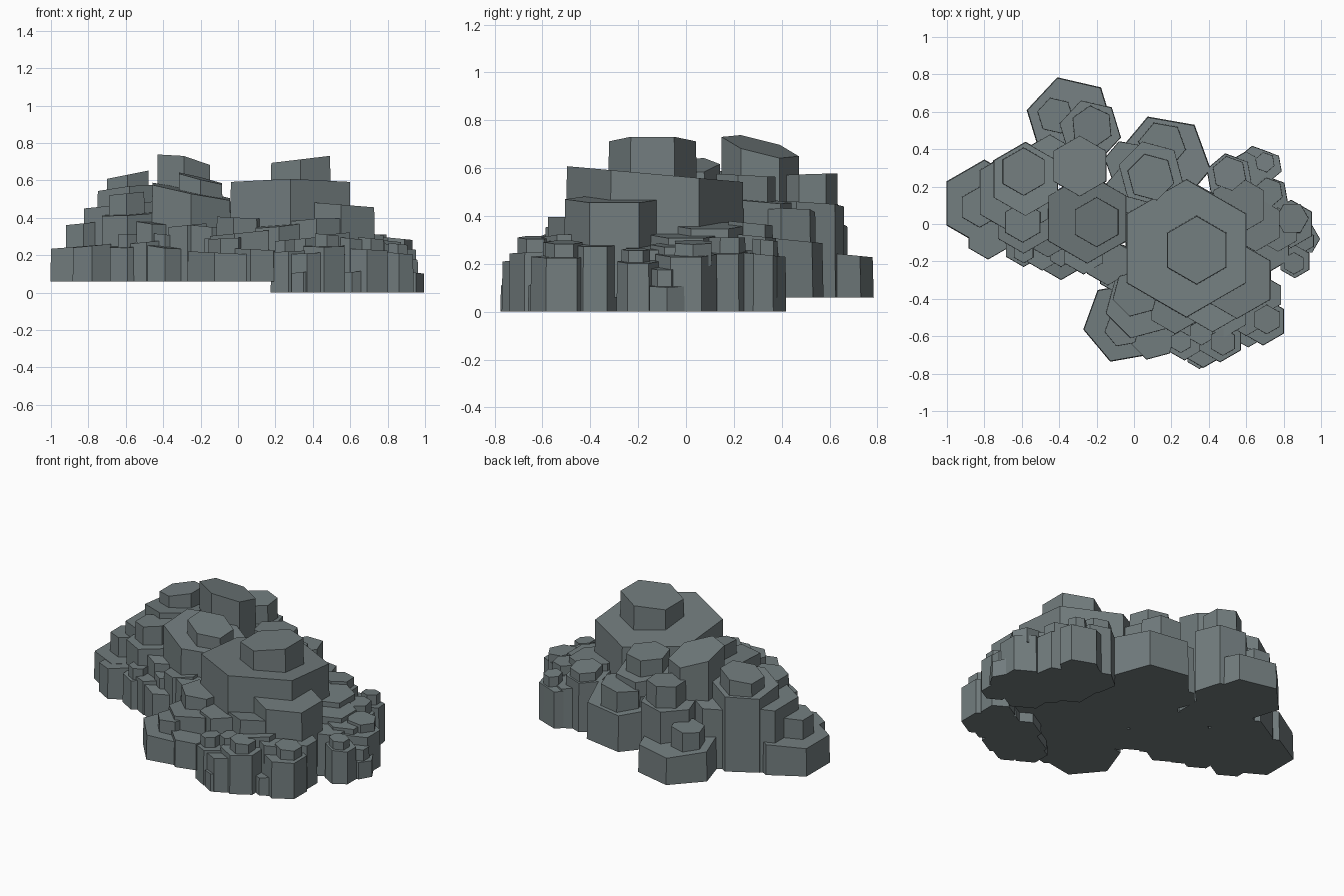
import bpy, bmesh, math

stone = bpy.data.materials.new("slate_grey")
stone.diffuse_color = (0.17, 0.205, 0.21, 1)


def prism(bm, x, y, r, z0, z1, tx=0, ty=0, rot=30, taper=0.98):
    """Hexagonal stone column with a sloping top."""
    lo, hi = [], []
    for i in range(6):
        a = math.radians(rot + 60 * i)
        c, s = math.cos(a) * r, math.sin(a) * r
        lo.append(bm.verts.new((x + c, y + s, z0)))
        c, s = c * taper, s * taper
        hi.append(bm.verts.new((x + c, y + s, z1 + tx * c + ty * s)))
    bm.faces.new(lo[::-1])
    bm.faces.new(hi)
    for i in range(6):
        j = (i + 1) % 6
        bm.faces.new((lo[i], lo[j], hi[j], hi[i]))


def cluster(name, base, columns, caps):
    bm = bmesh.new()
    for c in columns:            # x, y, radius, top, slope x, slope y, rotation
        prism(bm, *c[:3], base, *c[3:])
    for x, y, r, h, z, *rest in caps:   # narrow block standing on a column
        prism(bm, x, y, r, z - h, z, *rest)
    me = bpy.data.meshes.new(name)
    bm.to_mesh(me)
    bm.free()
    me.materials.append(stone)
    bpy.context.collection.objects.link(bpy.data.objects.new(name, me))


# tall main column and its shoulder
cluster("main_columns", 0.06, [
    (0.28, -0.13, 0.375, 0.575, 0.0, -0.09),
    (0.55, -0.30, 0.21, 0.47, -0.08, 0.0),
    (0.42, -0.42, 0.16, 0.38, 0.05, -0.1),
    (0.22, -0.44, 0.15, 0.36, 0.1, 0.05),
], [(0.335, -0.14, 0.185, 0.16, 0.712, 0.12, 0.0)])

# left hill
cluster("left_columns", 0.06, [
    (-0.80, 0.11, 0.235, 0.25, 0.08, 0.0),
    (-0.78, -0.07, 0.12, 0.25, 0.1, 0.0),
    (-0.62, 0.17, 0.24, 0.47, 0.1, 0.0),
    (-0.58, 0.24, 0.20, 0.55, 0.1, -0.1),
    (-0.59, 0.0, 0.16, 0.42, 0.05, 0.05),
    (-0.59, -0.12, 0.11, 0.25, 0.05, 0.1),
    (-0.25, 0.03, 0.245, 0.54, -0.2, 0.05),
    (-0.29, 0.31, 0.165, 0.69, -0.2, -0.25),
    (-0.46, -0.04, 0.14, 0.38, -0.1, 0.1),
    (-0.49, -0.15, 0.10, 0.27, 0.1, 0.0),
    (-0.39, -0.17, 0.13, 0.25, -0.1, 0.1),
    (-0.27, -0.15, 0.12, 0.36, 0.1, 0.0),
    (-0.14, -0.20, 0.13, 0.35, -0.1, 0.0),
    (-0.06, -0.25, 0.14, 0.30, 0.1, 0.0),
    (-0.45, 0.35, 0.13, 0.45, 0.1, -0.1),
], [
    (-0.825, 0.09, 0.11, 0.14, 0.37, 0.1),
    (-0.59, 0.28, 0.13, 0.12, 0.63, 0.2, 0.0),
    (-0.595, 0.01, 0.11, 0.15, 0.53, 0.1, 0.0),
    (-0.20, 0.01, 0.135, 0.14, 0.61, -0.25, 0.05),
    (-0.59, -0.15, 0.06, 0.1, 0.31),
    (-0.39, -0.16, 0.07, 0.1, 0.31, -0.1),
])

# rear left stack
cluster("rear_left_columns", 0.06, [
    (-0.34, 0.555, 0.24, 0.25, 0.0, -0.1, 47),
    (-0.235, 0.50, 0.17, 0.45, 0.05, -0.05, 47),
], [
    (-0.42, 0.58, 0.10, 0.14, 0.36, 0.1, 0.0, 47),
    (-0.225, 0.52, 0.115, 0.16, 0.575, 0.0, 0.03, 35),
])

# rear stack
cluster("rear_columns", 0.06, [
    (0.16, 0.335, 0.255, 0.31, 0.0, -0.1, 50),
    (0.09, 0.27, 0.18, 0.47, -0.05, -0.1, 45),
    (-0.04, 0.33, 0.12, 0.36, 0.1, 0.0, 50),
    (-0.02, 0.18, 0.14, 0.40, 0.1, 0.0, 50),
], [
    (0.15, 0.42, 0.13, 0.14, 0.42, 0.1, 0.0, 50),
    (0.09, 0.25, 0.13, 0.14, 0.57, 0.0, -0.05, 45),
])

# front left stack
cluster("front_left_columns", 0.06, [
    (-0.05, -0.525, 0.225, 0.21, -0.05, 0.0, 10),
    (0.03, -0.43, 0.19, 0.32, 0.1, 0.0, 15),
    (0.10, -0.60, 0.13, 0.23, -0.05, 0.0, 15),
], [
    (-0.06, -0.56, 0.10, 0.14, 0.29, 0.05, 0.0, 10),
    (0.01, -0.37, 0.13, 0.16, 0.40, -0.05, 0.0, 15),
])

# low columns along the front, standing on the ground
cluster("front_low_columns", 0.0, [
    (0.27, -0.62, 0.11, 0.22, 0.05),
    (0.37, -0.60, 0.17, 0.21, 0.05),
    (0.46, -0.61, 0.13, 0.25, 0.0, 0.05),
    (0.35, -0.70, 0.075, 0.11, 0.1),
    (0.61, -0.58, 0.08, 0.11, 0.1),
    (0.60, -0.47, 0.13, 0.29, -0.1),
    (0.69, -0.52, 0.13, 0.23, -0.05),
    (0.70, -0.38, 0.10, 0.28, -0.1),
    (0.48, -0.47, 0.14, 0.31, 0.1),
], [
    (0.25, -0.63, 0.06, 0.1, 0.28, 0.1),
    (0.475, -0.63, 0.075, 0.1, 0.31, -0.1),
    (0.71, -0.51, 0.08, 0.1, 0.29, -0.1),
    (0.36, -0.58, 0.07, 0.14, 0.29, 0.1),
])

# low columns along the right, standing on the ground
cluster("right_low_columns", 0.0, [
    (0.65, 0.0, 0.15, 0.32, -0.1),
    (0.70, -0.12, 0.15, 0.27, -0.1),
    (0.84, 0.0, 0.13, 0.24, -0.1),
    (0.91, -0.08, 0.085, 0.11, -0.1, 0.0, 0),
    (0.86, -0.20, 0.09, 0.21, -0.1),
    (0.77, -0.03, 0.12, 0.28, -0.1),
    (0.60, 0.24, 0.15, 0.26, -0.1, -0.1),
    (0.65, 0.31, 0.11, 0.24, 0.0, -0.1, 40),
    (0.71, 0.31, 0.085, 0.24, 0.0, -0.1, 40),
    (0.72, 0.15, 0.11, 0.25, -0.1, 0.0, 40),
    (0.51, 0.25, 0.13, 0.32, 0.0, -0.1, 40),
    (0.56, 0.10, 0.16, 0.36, -0.1, 0.0),
], [
    (0.845, 0.03, 0.09, 0.1, 0.29, -0.1, 0.0, 0),
    (0.855, -0.21, 0.06, 0.1, 0.26, -0.1),
    (0.70, 0.33, 0.055, 0.1, 0.30, 0.0, -0.1, 40),
    (0.72, 0.17, 0.08, 0.1, 0.31, 0.0, 0.0, 40),
    (0.51, 0.27, 0.095, 0.1, 0.37, 0.0, -0.1, 40),
    (0.91, -0.09, 0.06, 0.1, 0.18, -0.1),
])
